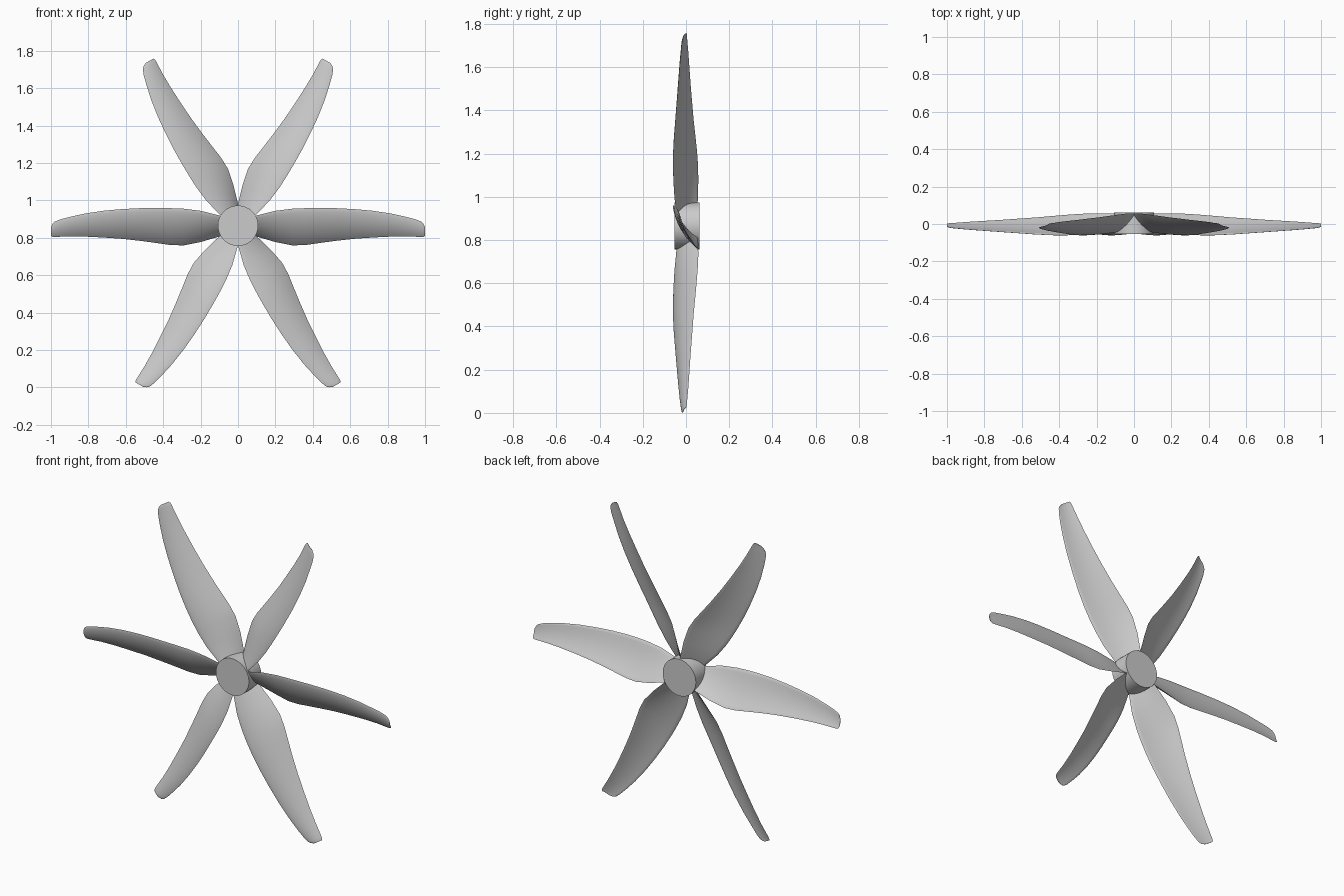
import bpy, bmesh, math

if "Cube" in bpy.data.objects:
    bpy.data.objects.remove(bpy.data.objects["Cube"])

CZ = 0.865  # hub height

# Blade stations: radius, leading edge (t, y), trailing edge (t, y)
STATIONS = [
    (0.03, 0.022, -0.030, -0.030, 0.045),
    (0.10, 0.055, -0.044, -0.058, 0.055),
    (0.20, 0.080, -0.053, -0.087, 0.058),
    (0.29, 0.091, -0.057, -0.105, 0.055),
    (0.36, 0.094, -0.059, -0.103, 0.050),
    (0.43, 0.095, -0.059, -0.093, 0.044),
    (0.52, 0.094, -0.055, -0.081, 0.036),
    (0.62, 0.089, -0.048, -0.070, 0.029),
    (0.72, 0.080, -0.041, -0.063, 0.022),
    (0.82, 0.065, -0.034, -0.058, 0.016),
    (0.90, 0.047, -0.028, -0.057, 0.011),
    (0.95, 0.034, -0.023, -0.059, 0.007),
    (0.98, 0.022, -0.020, -0.060, 0.005),
    (0.992, 0.010, -0.018, -0.059, 0.004),
    (1.0, -0.008, -0.014, -0.054, 0.002),
]
N = 10  # points along each face of the section


def section(lt, ly, tt, ty):
    """Cambered aerofoil loop between leading and trailing edge."""
    dt, dy = tt - lt, ty - ly
    chord = math.hypot(dt, dy)
    nt, ny = -dy / chord, dt / chord  # towards the convex front face
    pts = []
    for i in range(2 * N):
        front = i <= N
        s = i / N if front else (2 * N - i) / N
        s = 0.5 - 0.5 * math.cos(math.pi * s)
        camber = 0.075 * 4 * s * (1 - s)
        thick = 0.06 * math.sqrt(s) * (1 - s) + 0.004
        off = chord * (camber + (thick if front else -thick))
        pts.append((lt + dt * s + nt * off, ly + dy * s + ny * off))
    return pts


def finish(bm, name):
    bmesh.ops.recalc_face_normals(bm, faces=bm.faces)
    me = bpy.data.meshes.new(name)
    bm.to_mesh(me)
    bm.free()
    ob = bpy.data.objects.new(name, me)
    bpy.context.collection.objects.link(ob)
    bpy.ops.object.select_all(action='DESELECT')
    ob.select_set(True)
    bpy.context.view_layer.objects.active = ob
    bpy.ops.object.shade_smooth_by_angle(angle=math.radians(40))
    return ob


def blade(index):
    a = math.radians(60 * index)
    side = 1 if index % 2 == 0 else -1  # alternate blades are mirrored
    bm = bmesh.new()
    loops = []
    for r, *edges in STATIONS:
        loop = []
        for t, y in section(*edges):
            t *= side
            loop.append(bm.verts.new((r * math.cos(a) - t * math.sin(a), y,
                                      CZ + r * math.sin(a) + t * math.cos(a))))
        loops.append(loop)
    n = 2 * N
    for p, q in zip(loops, loops[1:]):
        for i in range(n):
            j = (i + 1) % n
            bm.faces.new((p[i], p[j], q[j], q[i]))
    bm.faces.new(loops[0])
    bm.faces.new(loops[-1])
    finish(bm, f"blade_{index + 1}")


# Six blades
for k in range(6):
    blade(k)

# Hub cylinder along y
bm = bmesh.new()
bmesh.ops.create_cone(bm, cap_ends=True, segments=48, radius1=0.108, radius2=0.108, depth=0.115)
for v in bm.verts:
    x, y, z = v.co
    v.co = (x, z + 0.005, CZ + y)
finish(bm, "hub")
